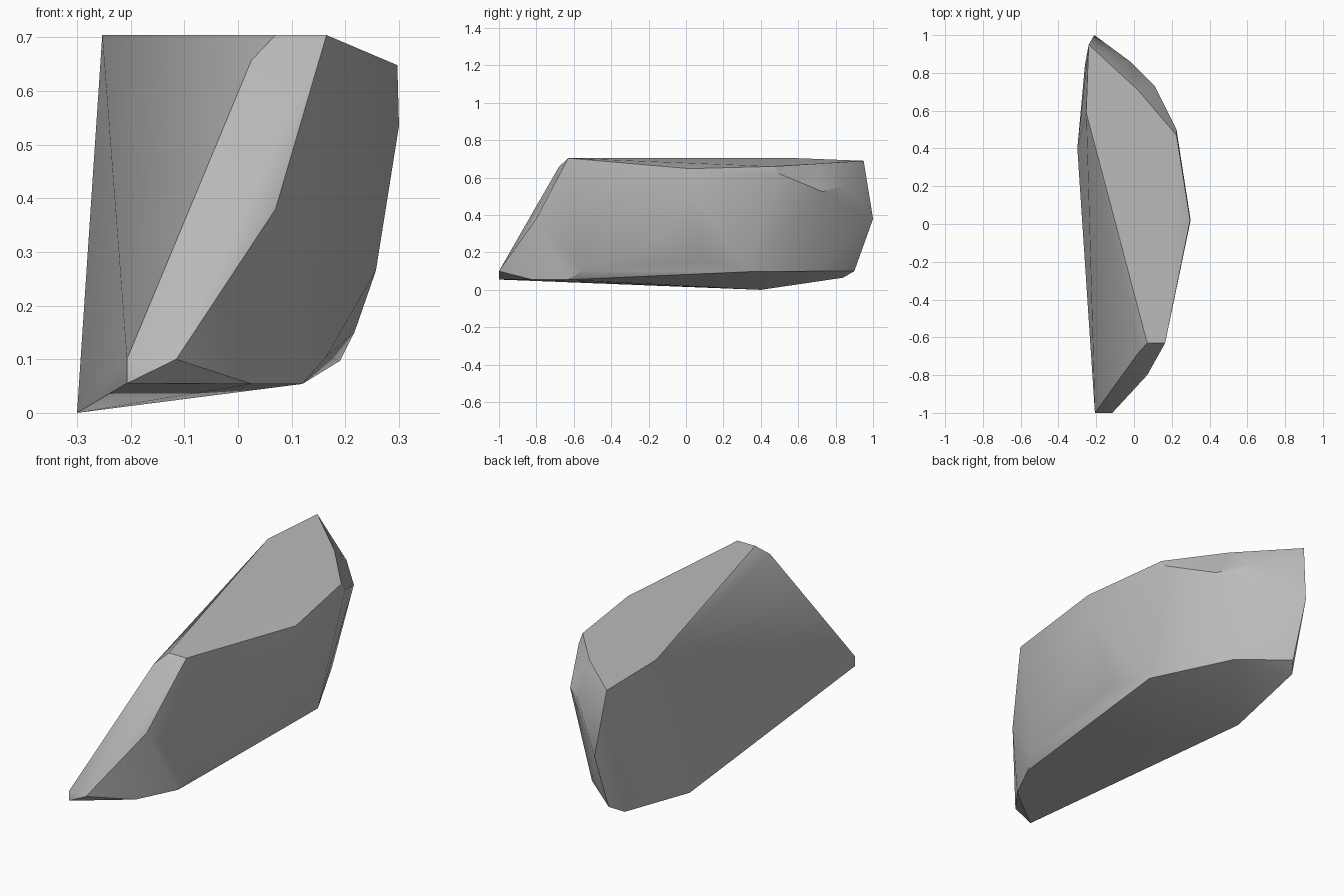
import bpy, bmesh, math

cube = bpy.data.objects.get("Cube")
if cube:
    bpy.data.objects.remove(cube, do_unlink=True)

stone = bpy.data.materials.new("stone_grey")
stone.use_nodes = True
grey = (0.5, 0.5, 0.5, 1)
stone.diffuse_color = grey
stone.node_tree.nodes["Principled BSDF"].inputs["Base Color"].default_value = grey

# Corners of the chiselled block, grouped by region
top = [(.07, -.63, .704), (.165, -.63, .704), (.297, .02, .648),
       (.225, .47, .66), (.02, .71, .675), (-.24, .95, .69), (-.253, .59, .704)]
nose = [(-.207, -1, .1), (-.115, -1, .1), (-.207, -1, .055),
        (.07, -.8, .38), (.025, -.68, .657), (.025, -.82, .054)]
flank = [(.3, .02, .535), (.257, -.15, .265), (.217, .1, .15), (.165, -.55, .105)]
back = [(.225, .5, .62), (.11, .73, .525), (-.02, .86, .56), (-.21, 1, .38)]
base = [(.12, -.63, .054), (.19, .34, .097), (0, .72, .1),
        (-.216, .9, .1), (-.26, .84, .065), (-.3, .4, 0)]

# Wrap the corners in a faceted shell
bm = bmesh.new()
for point in top + nose + flank + back + base:
    bm.verts.new(point)
bmesh.ops.convex_hull(bm, input=bm.verts[:])
loose = [v for v in bm.verts if not v.link_faces]
bmesh.ops.delete(bm, geom=loose, context='VERTS')
bmesh.ops.dissolve_limit(bm, angle_limit=math.radians(1.5),
                         verts=bm.verts[:], edges=bm.edges[:])
bmesh.ops.recalc_face_normals(bm, faces=bm.faces[:])

mesh = bpy.data.meshes.new("rock")
bm.to_mesh(mesh)
bm.free()
mesh.materials.append(stone)
rock = bpy.data.objects.new("rock", mesh)
bpy.context.collection.objects.link(rock)

# Soften shallow facets, keep hard breaks crisp
bpy.ops.object.select_all(action='DESELECT')
rock.select_set(True)
bpy.context.view_layer.objects.active = rock
bpy.ops.object.shade_smooth_by_angle(angle=math.radians(30))
